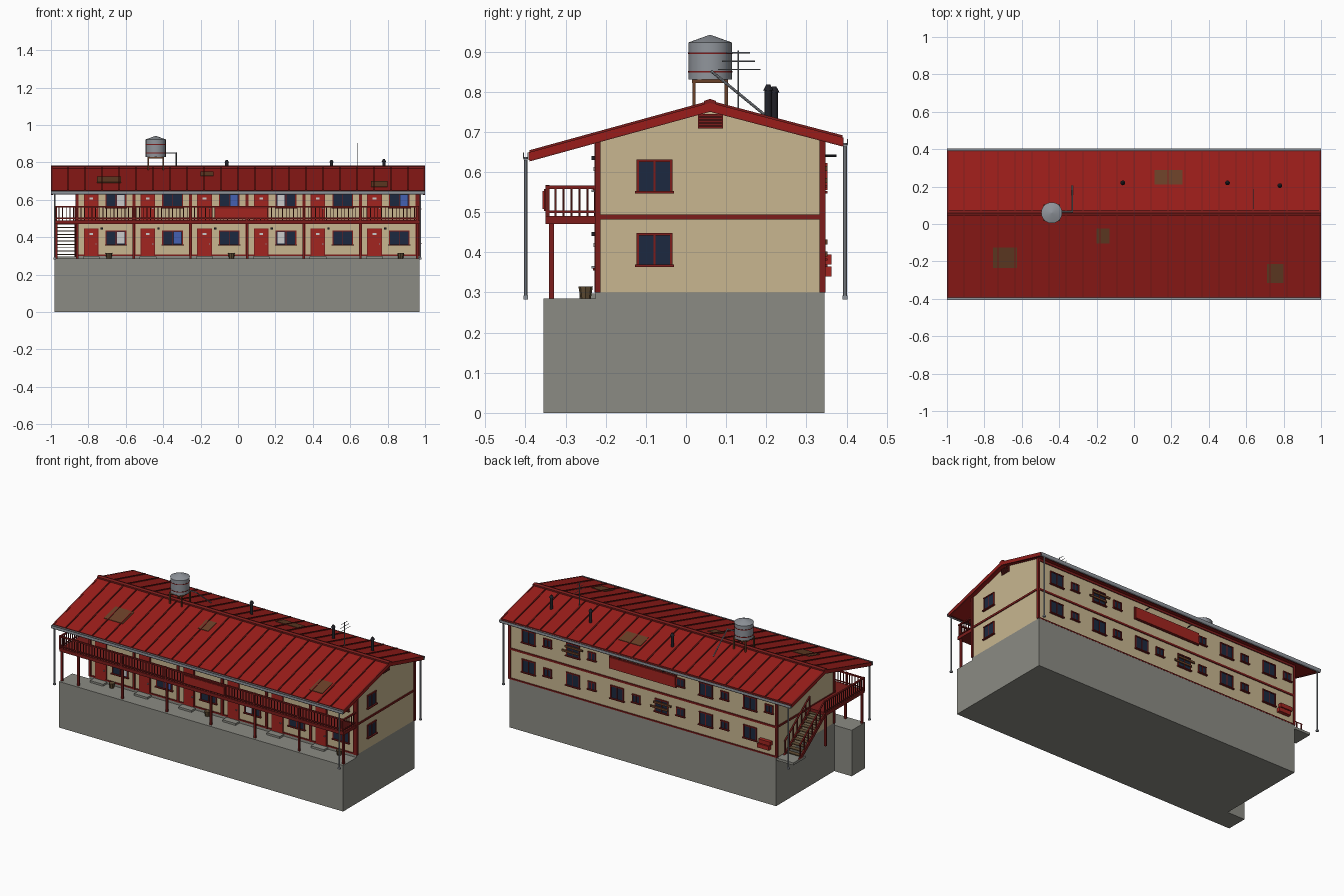
import bpy, bmesh, math
from mathutils import Vector

if "Cube" in bpy.data.objects:
    bpy.data.objects.remove(bpy.data.objects["Cube"])

COL = dict(
    concrete=(.26, .26, .23), wall=(.58, .47, .28), roof=(.32, .012, .01), trim=(.2, .012, .011),
    door=(.36, .018, .014), glass=(.012, .022, .05), wood=(.12, .075, .035), rust=(.14, .05, .02),
    steel=(.28, .3, .33), dark=(.015, .015, .02), white=(.75, .75, .72), blue=(.06, .12, .45), rail=(.13, .014, .012))
MATS, PARTS = {}, {}
for key, c in COL.items():
    MATS[key] = bpy.data.materials.new(key)
    MATS[key].diffuse_color = (*c, 1)


def part(name, mat):
    return PARTS.setdefault(name, (bmesh.new(), mat))[0]


def prism(bm, pts, x0, x1):
    """Extrude a (y, z) outline along x."""
    a = [bm.verts.new((x0, y, z)) for y, z in pts]
    b = [bm.verts.new((x1, y, z)) for y, z in pts]
    n = len(pts)
    fs = [bm.faces.new(a), bm.faces.new(b[::-1])]
    fs += [bm.faces.new((a[i], b[i], b[(i + 1) % n], a[(i + 1) % n])) for i in range(n)]
    bmesh.ops.recalc_face_normals(bm, faces=fs)


def box(bm, x0, x1, y0, y1, z0, z1):
    prism(bm, [(y0, z0), (y1, z0), (y1, z1), (y0, z1)], x0, x1)


def rod(bm, p, q, r, n=8, r2=None):
    p, q = Vector(p), Vector(q)
    d = q - p
    m = d.to_track_quat('Z', 'Y').to_matrix().to_4x4()
    m.translation = (p + q) / 2
    bmesh.ops.create_cone(bm, cap_ends=True, segments=n, radius1=r, radius2=r if r2 is None else r2,
                          depth=d.length, matrix=m)


def fbox(bm, face, u0, u1, d0, d1, z0, z1):
    """Box on a wall: u along the wall, d outwards."""
    if face == 'F':
        box(bm, u0, u1, -.22 - d1, -.22 - d0, z0, z1)
    elif face == 'B':
        box(bm, u0, u1, .34 + d0, .34 + d1, z0, z1)
    elif face == 'R':
        box(bm, .97 + d0, .97 + d1, u0, u1, z0, z1)
    else:
        box(bm, -.86 - d1, -.86 - d0, u0, u1, z0, z1)


def window(face, u0, u1, z0, z1):
    fr, m = part('window_frames', 'trim'), (u0 + u1) / 2
    fbox(part('window_glass', 'glass'), face, u0, u1, -.005, .003, z0, z1)
    for a, b in ((u0 - .003, u0 + .003), (m - .002, m + .002), (u1 - .003, u1 + .003)):
        fbox(fr, face, a, b, 0, .006, z0, z1)
    fbox(fr, face, u0 - .003, u1 + .003, 0, .007, z1 - .003, z1 + .003)
    fbox(fr, face, u0 - .007, u1 + .007, 0, .012, z0 - .006, z0)


def top(y):
    return .772 - (.06 - y) * .275 if y < .06 else .772 - (y - .06) * .262


# Foundation and terrace
box(part('foundation', 'concrete'), -.86, .97, -.225, .345, 0, .3)
box(part('terrace', 'concrete'), -.98, .97, -.355, -.225, 0, .285)

# Walls, bands and corner boards
prism(part('walls', 'wall'), [(-.22, .3), (.34, .3), (.34, top(.34) - .012), (.06, .76), (-.22, top(-.22) - .012)], -.86, .97)
tr = part('wall_trim', 'trim')
for f, a, b in (('F', -.86, .97), ('B', -.86, .97), ('R', -.22, .34), ('L', -.22, .34)):
    fbox(tr, f, a - .004, b + .004, 0, .005, .482, .494)
    if f in 'FB':
        fbox(tr, f, a, b, 0, .006, .3, .308)
        fbox(tr, f, a, b, 0, .005, .665, .68)
for x in (-.86, .97):
    for y, zt in ((-.22, .69), (.34, .69)):
        box(tr, x - .007, x + .007, y - .007, y + .007, .3, zt)

# Roof with fascia, standing seams, ridge cap and patches
rf = part('roof', 'roof')
prism(rf, [(-.39, top(-.39)), (.06, .772), (.39, top(.39)), (.39, top(.39) - .018), (.06, .752), (-.39, top(-.39) - .018)], -1, 1)
fa = part('roof_fascia', 'trim')
for x in (-1, .99):
    for ya, yb in ((-.39, .06), (.06, .39)):
        prism(fa, [(ya, top(ya) + .001), (yb, top(yb) + .001), (yb, top(yb) - .022), (ya, top(ya) - .022)], x, x + .01)
box(fa, -1, 1, -.392, -.384, .63, .65)
box(fa, -1, 1, .384, .392, .665, .686)
seams = part('roof_seams', 'trim')
for i in range(1, 22):
    x = -1 + i * 2 / 22
    for ya, yb in ((-.39, .06), (.06, .39)):
        prism(seams, [(ya, top(ya)), (yb, top(yb)), (yb, top(yb) + .006), (ya, top(ya) + .006)], x - .003, x + .003)
prism(part('ridge_cap', 'trim'), [(.045, .768), (.045, .777), (.06, .782), (.075, .777), (.075, .768)], -1, 1)
for cx, cy, w, h in ((-.69, -.18, .13, .11), (-.165, -.065, .07, .08), (.755, -.265, .09, .1), (.185, .25, .15, .08)):
    a, b = cy - h / 2, cy + h / 2
    prism(part('roof_patches', 'rust'), [(a, top(a)), (b, top(b)), (b, top(b) + .003), (a, top(a) + .003)], cx - w / 2, cx + w / 2)

# Gutters and downspouts
for s, y, z in ((-1, -.393, .648), (1, .39, .682)):
    o = [(0, 0), (0, -.014), (.004, -.02), (.009, -.02), (.013, -.014), (.013, 0), (.011, 0), (.011, -.014), (.002, -.014), (.002, 0)]
    prism(part('gutters', 'steel'), [(y + s * p, z + q) for p, q in o], -1, 1)
    for x in (-.98, .975):
        rod(part('downspouts', 'steel'), (x, y + s * .006, .285), (x, y + s * .006, z - .01), .0045)
        box(part('downspouts', 'steel'), x - .007, x + .007, y + s * .006 - .006, y + s * .006 + .006, .282, .292)

# Front bays: doors, windows, lamps, pilasters, steps
curtains = {(0, 1): (1, 'white'), (0, 0): (1, 'white'), (3, 1): (0, 'white'), (3, 0): (0, 'white'),
            (2, 1): (1, 'blue'), (5, 1): (1, 'blue'), (1, 0): (1, 'blue')}
for i in range(7):
    x = -.86 + .303 * i
    fbox(tr, 'F', x - .008, x + .008, 0, .008, .3, .69)
    box(part('veranda_posts', 'trim'), x - .006, x + .006, -.341, -.329, .285, .475)
    if i == 6:
        break
    for fl, (zd, zt, zw) in enumerate(((.3, .443, .361), (.49, .632, .56))):
        fbox(part('door_frames', 'trim'), 'F', x + .036, x + .114, 0, .005, zd, zt + .004)
        fbox(part('doors', 'door'), 'F', x + .041, x + .109, .002, .008, zd, zt)
        fbox(part('door_plates', 'white'), 'F', x + .065, x + .085, .008, .01, zt - .03, zt - .02)
        fbox(part('door_handles', 'steel'), 'F', x + .098, x + .104, .008, .016, zd + .06, zd + .066)
        window('F', x + .155, x + .26, zw, zw + .072)
        if (i, fl) in curtains:
            h, c = curtains[i, fl]
            u = x + .158 + h * .052
            fbox(part('curtains_' + c, c), 'F', u + .004, u + .042, .003, .0045, zw + .004, zw + .066)
        fbox(part('wall_lamps', 'dark'), 'F', x + .126, x + .138, 0, .016, zt - .002, zt + .008)
    box(part('door_steps', 'concrete'), x + .03, x + .12, -.265, -.225, .285, .297)
for x in (-.69, -.035, .87):
    rod(part('planters', 'wood'), (x, -.25, .285), (x, -.25, .315), .013, 8, .018)

# Balcony deck, left landing and railings
dk = part('balcony_deck', 'trim')
box(dk, -.98, .97, -.35, -.22, .47, .49)
box(dk, -.98, -.86, -.22, .03, .47, .49)
rl, bal = part('balcony_rails', 'trim'), part('balcony_balusters', 'rail')
for p, q in (((-.977, -.345), (.963, -.345)), ((.963, -.345), (.963, -.225)), ((-.977, -.345), (-.977, .03))):
    x0, x1, y0, y1 = p[0] - .005, q[0] + .005, p[1] - .005, q[1] + .005
    box(rl, x0, x1, y0, y1, .558, .566)
    box(rl, x0 + .002, x1 - .002, y0 + .002, y1 - .002, .498, .504)
    P, Q = Vector((*p, 0)), Vector((*q, 0))
    n = round((Q - P).length / .0195)
    for k in range(n + 1):
        c = P.lerp(Q, k / n)
        box(bal, c.x - .002, c.x + .002, c.y - .002, c.y + .002, .488, .56)
for x in [-.977] + [-.86 + .303 * i for i in range(7)]:
    box(rl, x - .005, x + .005, -.35, -.34, .48, .568)
box(part('balcony_panel', 'door'), -.12, .155, -.357, -.351, .508, .553)
box(part('balcony_panel_frame', 'trim'), -.125, .16, -.354, -.35, .503, .558)
for y in (-.335, .02):
    box(part('landing_posts', 'trim'), -.978, -.966, y - .006, y + .006, .28, .475)

# Side stair with stringers and sloped rails
box(part('stair_foot_slab', 'concrete'), -.975, -.86, .22, .34, .282, .297)
N = 10
for k in range(N):
    y, z = .265 - k * .024, .31 + k * .018
    box(part('stair_treads', 'wood'), -.968, -.872, y - .028, y, z - .005, z)
for x in (-.972, -.87):
    prism(part('stair_stringers', 'trim'), [(.285, .297), (.03, .488), (.03, .462), (.25, .297)], x - .004, x + .004)
    prism(part('stair_rails', 'trim'), [(.275, .375), (.03, .559), (.03, .566), (.275, .382)], x - .004, x + .004)
    for k in range(7):
        y = .27 - k * .04
        z = .297 + (.285 - y) * .75
        box(part('stair_rails', 'trim'), x - .003, x + .003, y - .003, y + .003, z, z + .075)

# End walls: windows and gable vents
for z in (.37, .553):
    window('R', -.12, -.037, z, z + .075)
for f in 'RL':
    fbox(part('gable_vent_frames', 'trim'), f, .03, .092, 0, .006, .708, .744)
    for k in range(4):
        fbox(part('gable_vent_slats', 'rail'), f, .034, .088, .005, .01, .712 + k * .0075, .717 + k * .0075)

# Back wall: windows, boarded windows, board, lamp, crates
for i in range(6):
    x = .84 - .304 * i
    for fl, z in enumerate((.37, .553)):
        if not (fl and i in (2, 3)):
            window('B', x - .043, x + .043, z, z + .075)
        if not (fl and i == 2) and not (fl == 0 and i == 5):
            window('B', x - .155, x - .105, z + .015, z + .06)
        if (i, fl) in ((1, 1), (3, 0)):
            for dz, du in ((.02, .012), (.05, -.01)):
                fbox(part('window_planks', 'rust'), 'B', x - .06 + du, x + .06 + du, .006, .013, z + dz, z + dz + .012)
fbox(part('back_board', 'door'), 'B', -.17, .28, .004, .012, .555, .622)
fbox(part('back_board_frame', 'trim'), 'B', -.175, .285, 0, .007, .55, .627)
for x in (-.1, .2):
    rod(part('back_lamps', 'dark'), (x, .34, .64), (x, .375, .64), .003)
for k, x in ((0, -.78), (1, -.79)):
    fbox(part('back_crates', 'door'), 'B', x - .04, x + .04, 0, .022, .34 + k * .03, .365 + k * .03)

# Water tank on legs with feed pipe
T = (-.44, .06)
rod(part('tank_body', 'steel'), (*T, .83), (*T, .922), .054, 20)
rod(part('tank_lid', 'steel'), (*T, .922), (*T, .941), .056, 20, .003)
for z in (.85, .896):
    rod(part('tank_bands', 'trim'), (*T, z - .002), (*T, z + .002), .0555, 20)
box(part('tank_stand', 'rust'), -.485, -.395, .015, .105, .822, .83)
for sx in (-1, 1):
    for sy in (-1, 1):
        x, y = T[0] + sx * .04, T[1] + sy * .04
        box(part('tank_stand', 'rust'), x - .004, x + .004, y - .004, y + .004, .755, .826)
pipe = part('tank_pipe', 'steel')
rod(pipe, (-.4, .065, .85), (-.327, .065, .85), .0035)
rod(pipe, (-.33, .062, .852), (-.33, .205, .735), .0035)

# Vent pipes and aerial
for x, y, z in ((-.06, .22, .808), (.5, .22, .808), (.78, .205, .813)):
    rod(part('vent_pipes', 'dark'), (x, y, .72), (x, y, z - .01), .009, 10)
    rod(part('vent_caps', 'dark'), (x, y, z - .01), (x, y, z + .005), .013, 10, .005)
an = part('aerial', 'steel')
rod(an, (.64, .13, .745), (.64, .13, .903), .002, 6)
for z, a, b in ((.897, .1, .16), (.876, .09, .172), (.855, .08, .186)):
    rod(an, (.64, a, z), (.64, b, z), .0015, 6)

# Turn the collected parts into objects
for name, (bm, mat) in PARTS.items():
    me = bpy.data.meshes.new(name)
    bm.to_mesh(me)
    bm.free()
    me.materials.append(MATS[mat])
    ob = bpy.data.objects.new(name, me)
    bpy.context.collection.objects.link(ob)
    if name in ('tank_body', 'tank_lid', 'tank_bands', 'vent_pipes', 'downspouts'):
        bpy.context.view_layer.objects.active = ob
        ob.select_set(True)
        bpy.ops.object.shade_smooth_by_angle(angle=math.radians(40))
        ob.select_set(False)

for m in bpy.data.materials:
    if m.users and not m.is_grease_pencil:
        m.use_nodes = True
        m.node_tree.nodes["Principled BSDF"].inputs["Base Color"].default_value = m.diffuse_color
